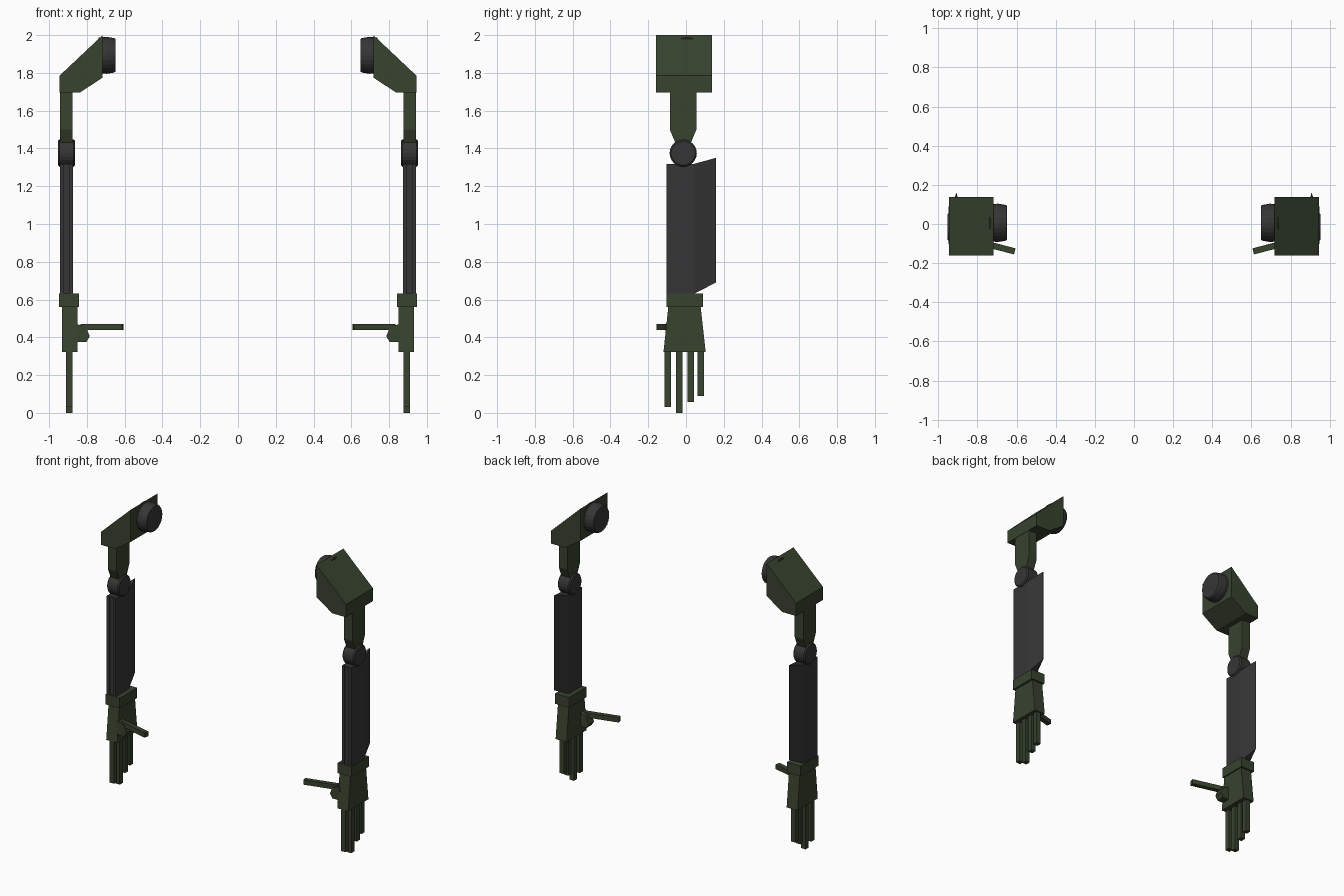
import bpy, bmesh, math
from mathutils import Vector

if "Cube" in bpy.data.objects:
    bpy.data.objects.remove(bpy.data.objects["Cube"])


def material(name, rgb):
    m = bpy.data.materials.new(name)
    m.diffuse_color = (*rgb, 1)
    m.use_nodes = True
    m.node_tree.nodes["Principled BSDF"].inputs["Base Color"].default_value = m.diffuse_color
    return m


GREEN = material("olive green", (0.040, 0.056, 0.028))
GREY = material("dark grey", (0.036, 0.036, 0.037))


def loft(name, rings, mat):
    """Join matching rings of points into a closed solid, on both sides of x = 0."""
    for side, label in ((1, "right"), (-1, "left")):
        bm = bmesh.new()
        loops = [[bm.verts.new((side * x, y, z)) for x, y, z in r] for r in rings]
        for a, b in zip(loops, loops[1:]):
            n = len(a)
            for i in range(n):
                j = (i + 1) % n
                bm.faces.new((a[i], a[j], b[j], b[i]))
        bm.faces.new(loops[0])
        bm.faces.new(loops[-1])
        bmesh.ops.recalc_face_normals(bm, faces=bm.faces)
        me = bpy.data.meshes.new(f"{label}_{name}")
        bm.to_mesh(me)
        bm.free()
        me.materials.append(mat)
        bpy.context.collection.objects.link(bpy.data.objects.new(me.name, me))


def rect(x0, x1, y0, y1, z):
    return [(x0, y0, z), (x1, y0, z), (x1, y1, z), (x0, y1, z)]


def disc(name, y, z, stations, mat, n=24):
    """Turned disc along x; stations are (x, radius)."""
    rings = [[(x, y + r * math.cos(2 * math.pi * i / n), z + r * math.sin(2 * math.pi * i / n))
              for i in range(n)] for x, r in stations]
    loft(name, rings, mat)


# Shoulder: slanted block and its round joint
profile = [(0.717, 2.0), (0.945, 1.785), (0.945, 1.695), (0.838, 1.695), (0.717, 1.775)]
loft("shoulder_block", [[(x, y, z) for x, z in profile] for y in (-0.16, 0.137)], GREEN)
disc("shoulder_joint", 0.006, 1.893,
     [(0.648, 0.086), (0.655, 0.091), (0.695, 0.098), (0.738, 0.094)], GREY)

# Upper arm, narrowing into the elbow
loft("upper_arm", [rect(0.877, 0.943, -0.086, 0.055, 1.71),
                   rect(0.877, 0.943, -0.086, 0.055, 1.50),
                   rect(0.877, 0.943, -0.052, 0.022, 1.42)], GREEN)

# Elbow hinge
disc("elbow", -0.015, 1.375,
     [(0.862, 0.064), (0.870, 0.072), (0.946, 0.072), (0.954, 0.064)], GREY)

# Forearm core with a shallow groove down the front
section = [(0.873, -0.102), (0.893, -0.102), (0.893, -0.094), (0.921, -0.094),
           (0.921, -0.102), (0.942, -0.102), (0.942, 0.042), (0.873, 0.042)]
loft("forearm", [[(x, y, z) for x, y in section] for z in (0.62, 1.318)], GREY)

# Blade tapering to an edge behind the forearm
loft("forearm_blade", [
    [(0.873, 0.042, 0.63), (0.942, 0.042, 0.63), (0.942, 0.042, 1.318), (0.873, 0.042, 1.318)],
    [(0.9065, 0.158, 0.69), (0.9085, 0.158, 0.69), (0.9085, 0.158, 1.35), (0.9065, 0.158, 1.35)],
], GREY)

# Wrist cuff and palm
loft("wrist_cuff", [rect(0.841, 0.948, -0.103, 0.09, z) for z in (0.56, 0.631)], GREEN)
loft("palm", [rect(0.849, 0.933, -0.119, 0.104, 0.323),
              rect(0.849, 0.933, -0.094, 0.078, 0.56)], GREEN)

# Four fingers: centre y and tip height
for i, (y, tip) in enumerate([(-0.097, 0.03), (-0.035, 0.0), (0.025, 0.058), (0.078, 0.09)]):
    loft(f"finger_{i + 1}",
         [rect(0.876, 0.910, y - 0.017, y + 0.017, z) for z in (tip, 0.33)], GREEN)

# Thumb mount and thumb
mount = [(0.86, 0.472), (0.805, 0.455), (0.785, 0.405), (0.803, 0.375), (0.86, 0.375)]
loft("thumb_mount", [[(x, y, z) for x, z in mount] for y in (-0.108, -0.050)], GREEN)
start, end = Vector((0.83, -0.082)), Vector((0.609, -0.140))
d = (end - start).normalized()
across = Vector((-d.y, d.x)) * 0.016
loft("thumb", [[((p + s * across).x, (p + s * across).y, z)
                for s, z in ((-1, 0.438), (1, 0.438), (1, 0.471), (-1, 0.471))]
               for p in (start, end)], GREEN)
